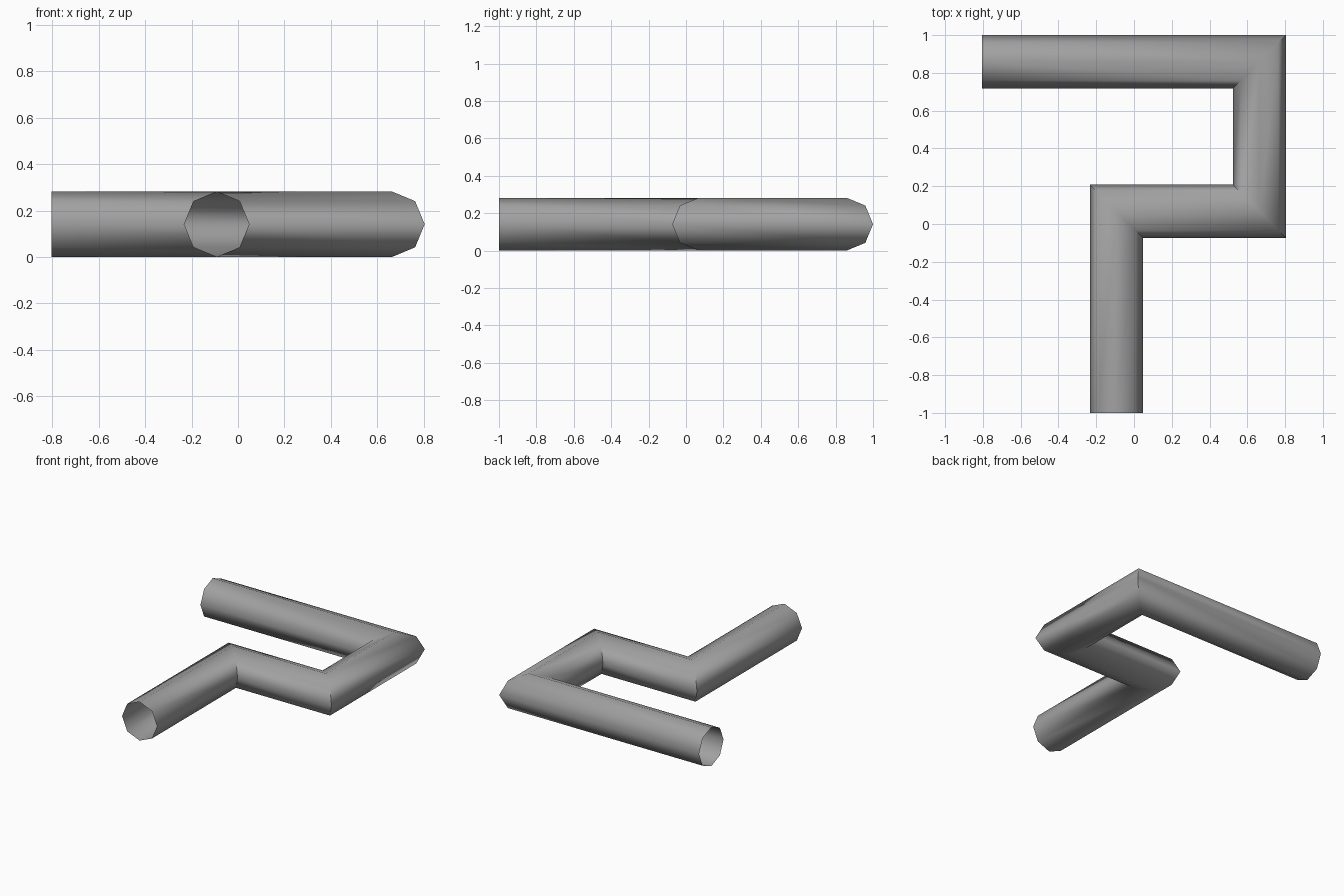
import bpy, bmesh, math
from mathutils import Vector

cube = bpy.data.objects.get("Cube")
if cube:
    bpy.data.objects.remove(cube, do_unlink=True)

RADIUS, SIDES = 0.141, 8
UP = Vector((0, 0, 1))

# Centre line of the pipe, from the front opening to the back opening
path = [Vector((x, y, RADIUS)) for x, y in
        [(-0.093, -1), (-0.093, 0.067), (0.664, 0.067), (0.664, 0.859), (-0.805, 0.859)]]

# Sideways direction of each straight run
sides = [(b - a).normalized().cross(UP) for a, b in zip(path, path[1:])]


def ring(bm, point, before, after):
    """Octagon across the pipe, mitred where two runs meet."""
    mitre = (before + after) / (1 + before.dot(after))
    angles = [math.tau * i / SIDES for i in range(SIDES)]
    return [bm.verts.new(point + RADIUS * (mitre * math.cos(a) + UP * math.sin(a)))
            for a in angles]


# Open-ended pipe wall
bm = bmesh.new()
rings = [ring(bm, p, sides[max(i - 1, 0)], sides[min(i, len(sides) - 1)])
         for i, p in enumerate(path)]
for a, b in zip(rings, rings[1:]):
    for i in range(SIDES):
        j = (i + 1) % SIDES
        bm.faces.new((a[j], a[i], b[i], b[j]))
bm.normal_update()
# Make the wall face outward
first = bm.faces[:][0]
offset = first.calc_center_median() - (path[0] + path[1]) / 2
if first.normal.dot(offset) < 0:
    bmesh.ops.reverse_faces(bm, faces=bm.faces[:])

mesh = bpy.data.meshes.new("bent_pipe")
bm.to_mesh(mesh)
bm.free()
pipe = bpy.data.objects.new("bent_pipe", mesh)
bpy.context.collection.objects.link(pipe)

# Grey pipe material
grey = bpy.data.materials.new("pipe_grey")
grey.use_nodes = True
colour = (0.36, 0.36, 0.36, 1)
grey.diffuse_color = colour
grey.node_tree.nodes["Principled BSDF"].inputs["Base Color"].default_value = colour
mesh.materials.append(grey)

# Round wall, crisp elbows
bpy.ops.object.select_all(action='DESELECT')
pipe.select_set(True)
bpy.context.view_layer.objects.active = pipe
bpy.ops.object.shade_smooth_by_angle(angle=math.radians(60))
